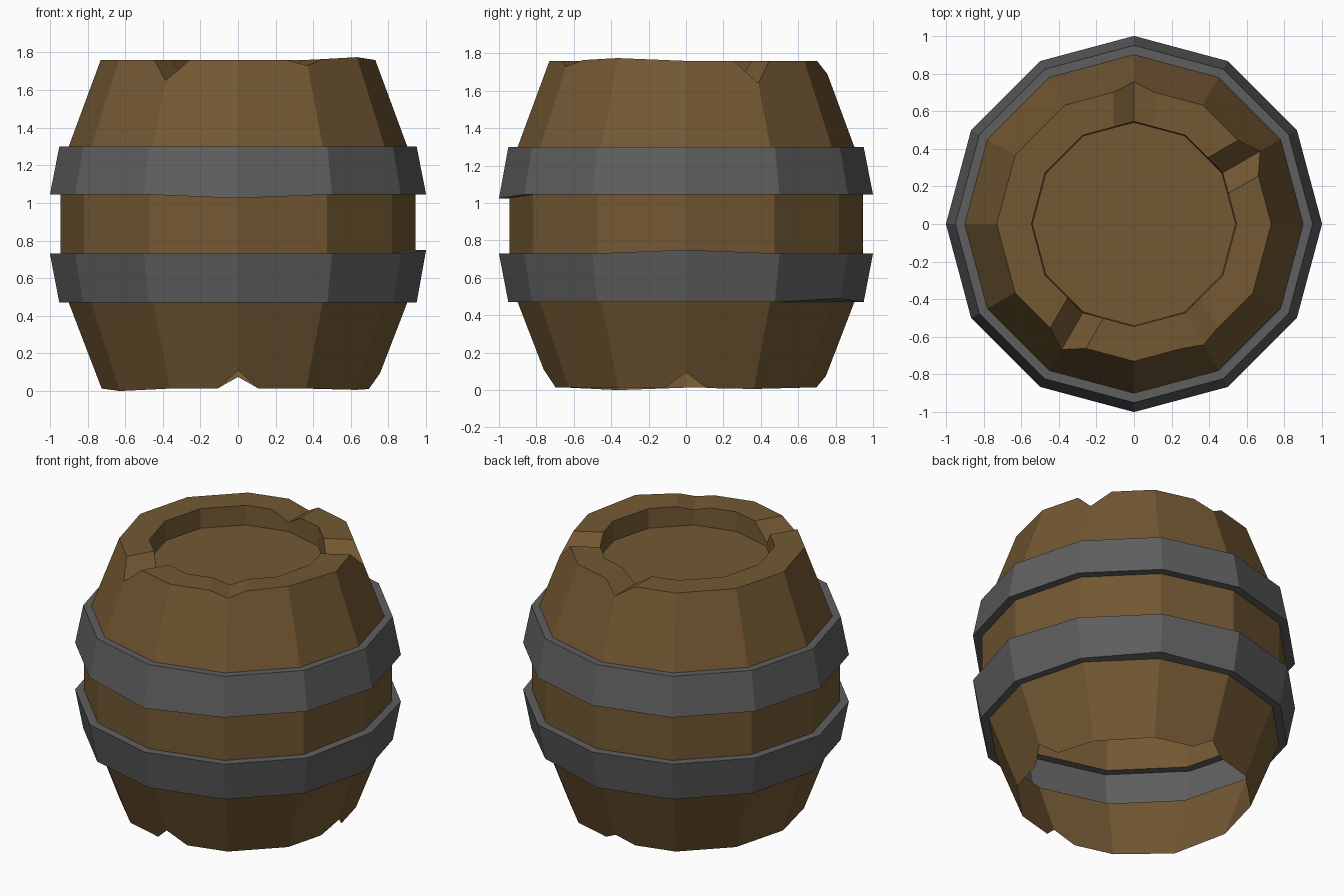
import bpy, bmesh, math
from mathutils import Vector

if "Cube" in bpy.data.objects:
    bpy.data.objects.remove(bpy.data.objects["Cube"])

SIDES = 12


def material(name, rgb):
    m = bpy.data.materials.new(name)
    m.diffuse_color = (*rgb, 1)
    m.use_nodes = True
    m.node_tree.nodes["Principled BSDF"].inputs["Base Color"].default_value = m.diffuse_color
    return m


WOOD = material("brown_wood", (0.171, 0.098, 0.033))
IRON = material("dark_iron", (0.114, 0.114, 0.114))


def ring(bm, r, z, shift=None, notch=None, slope=0.0, cut=0.3):
    """One 12-sided loop, returned as 12 vertex chains (one per side).
    shift: corner -> small z offset; notch: corner -> z of a V-shaped chip."""
    shift, notch = shift or {}, notch or {}
    plain = []
    for i in range(SIDES):
        a = math.tau * i / SIDES
        plain.append(Vector((r * math.cos(a), r * math.sin(a), z + shift.get(i, 0))))
    corners = []
    for i, p in enumerate(plain):
        q = p.copy()
        if i in notch:
            k = (r + slope * abs(z - notch[i])) / r
            q = Vector((p.x * k, p.y * k, notch[i]))
        corners.append(bm.verts.new(q))
    chains = []
    for i in range(SIDES):
        j = (i + 1) % SIDES
        chain = [corners[i]]
        if i in notch:
            chain.append(bm.verts.new(plain[i].lerp(plain[j], cut)))
        if j in notch:
            chain.append(bm.verts.new(plain[j].lerp(plain[i], cut)))
        chains.append(chain + [corners[j]])
    return chains


def band(bm, low, high):
    """Join two loops; matching chains become quads, others one face per side."""
    for a, b in zip(low, high):
        if len(a) == len(b):
            for k in range(len(a) - 1):
                bm.faces.new((a[k], a[k + 1], b[k + 1], b[k]))
        else:
            bm.faces.new(a + b[::-1])


def part(name, mat, rows, lid=False):
    bm = bmesh.new()
    loops = [ring(bm, **row) for row in rows]
    for low, high in zip(loops, loops[1:]):
        band(bm, low, high)
    if lid:
        bm.faces.new([c[0] for c in loops[-1]])
    me = bpy.data.meshes.new(name)
    bm.to_mesh(me)
    bm.free()
    me.materials.append(mat)
    ob = bpy.data.objects.new(name, me)
    bpy.context.collection.objects.link(ob)


SLOPE = 0.37                                        # taper of the staves
BOTTOM_CHIPS = {9: 0.11, 0: 0.095, 3: 0.075}
TOP_CHIPS = {8: 1.65, 1: 1.64, 3: 1.69, 10: 1.73}
LOW_BEND, HIGH_BEND = {0: 0.02}, {9: -0.02}         # dented hoop corners

# lower staves, open underneath, with chipped bottom edge
part("lower_staves", WOOD, [
    dict(r=0.725, z=0.013, shift={7: -0.013, 1: -0.007}, notch=BOTTOM_CHIPS, slope=SLOPE),
    dict(r=0.90, z=0.47)])

# lower hoop
part("lower_hoop", IRON, [
    dict(r=0.90, z=0.47),
    dict(r=0.95, z=0.47, shift={2: 0.02}),
    dict(r=1.0, z=0.73, shift=LOW_BEND),
    dict(r=0.945, z=0.73, shift=LOW_BEND)])

# middle staves
part("middle_staves", WOOD, [
    dict(r=0.945, z=0.73, shift=LOW_BEND),
    dict(r=0.945, z=1.045, shift=HIGH_BEND)])

# upper hoop
part("upper_hoop", IRON, [
    dict(r=0.945, z=1.045, shift=HIGH_BEND),
    dict(r=1.0, z=1.045, shift=HIGH_BEND),
    dict(r=0.95, z=1.30),
    dict(r=0.90, z=1.30)])

# upper staves, chipped rim and recessed lid
part("upper_staves_and_lid", WOOD, [
    dict(r=0.90, z=1.30),
    dict(r=0.73, z=1.76, shift={11: 0.015}, notch=TOP_CHIPS, slope=SLOPE),
    dict(r=0.545, z=1.76, notch=TOP_CHIPS, cut=0.4),
    dict(r=0.54, z=1.63)], lid=True)
